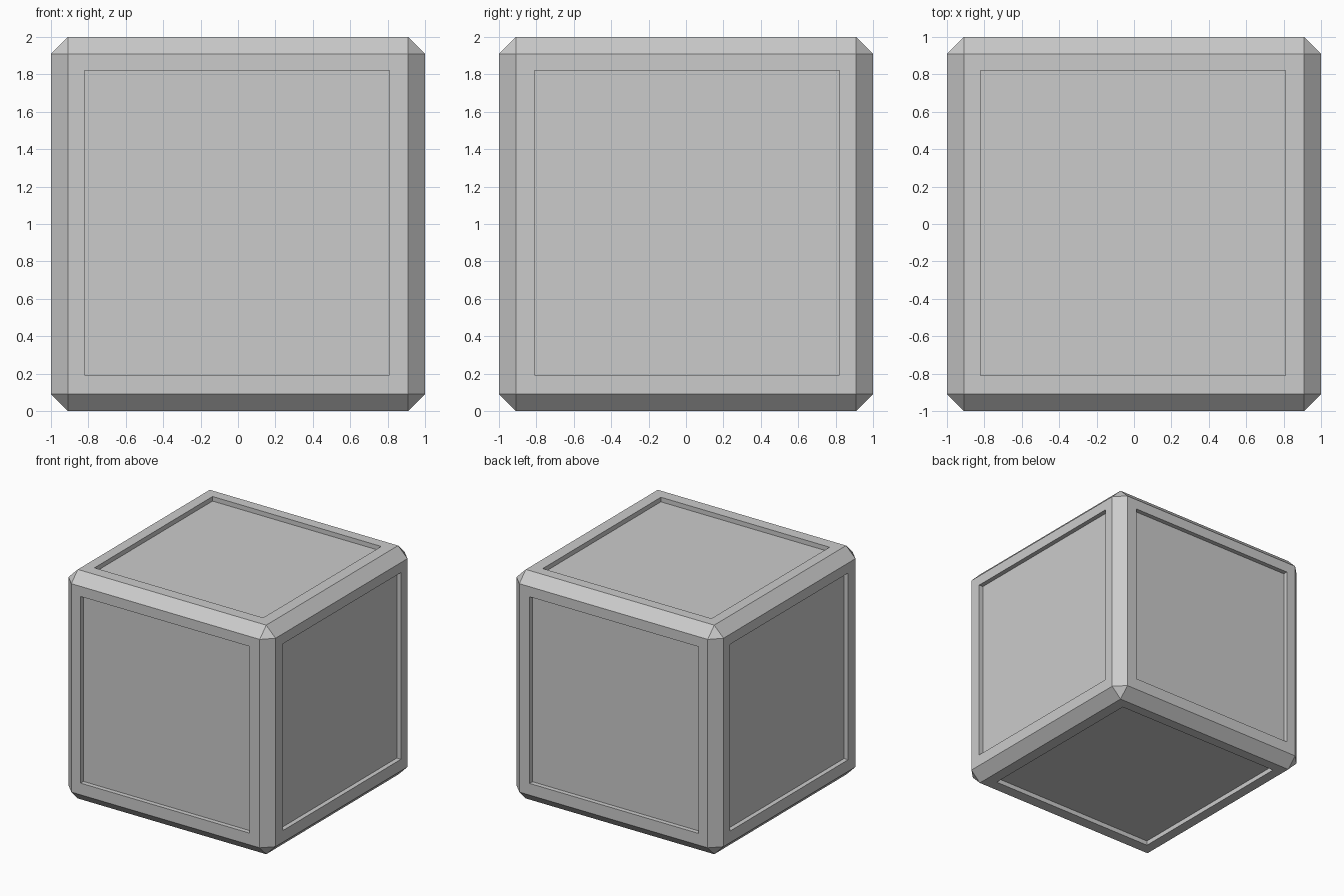
import bpy, bmesh
from mathutils import Matrix, Vector

if "Cube" in bpy.data.objects:
    bpy.data.objects.remove(bpy.data.objects["Cube"])

CHAMFER = 0.09
PANEL = 1.63                            # panel opening width
DEPTH = 0.04                            # recess depth
PANEL_CENTRE = Vector((-0.005, 0.005, 1.007))
CENTRE = Vector((0, 0, 1))


def box(name, centre, size, chamfer=0):
    bm = bmesh.new()
    bmesh.ops.create_cube(bm, size=1, matrix=Matrix.Translation(centre) @ Matrix.Diagonal((*size, 1)))
    if chamfer:
        bmesh.ops.bevel(bm, geom=bm.edges[:], offset=chamfer, segments=1,
                        affect='EDGES', profile=0.5)
    mesh = bpy.data.meshes.new(name)
    bm.to_mesh(mesh)
    bm.free()
    obj = bpy.data.objects.new(name, mesh)
    bpy.context.collection.objects.link(obj)
    return obj


# Chamfered cube body
body = box("crate_body", CENTRE, (2, 2, 2), CHAMFER)

# Shallow square recess in each of the six faces
cutters = []
for axis in range(3):
    for side in (-1, 1):
        size = [PANEL] * 3
        size[axis] = 2 * DEPTH
        centre = PANEL_CENTRE.copy()
        centre[axis] = CENTRE[axis] + side
        cutter = box("recess_cutter", centre, size)
        cutter.hide_render = True
        cutters.append(cutter)
        mod = body.modifiers.new("recess", 'BOOLEAN')
        mod.operation = 'DIFFERENCE'
        mod.solver = 'EXACT'
        mod.object = cutter

# Apply the recesses and remove the cutters
bpy.context.view_layer.objects.active = body
body.select_set(True)
for mod in list(body.modifiers):
    bpy.ops.object.modifier_apply(modifier=mod.name)
for cutter in cutters:
    bpy.data.objects.remove(cutter)
